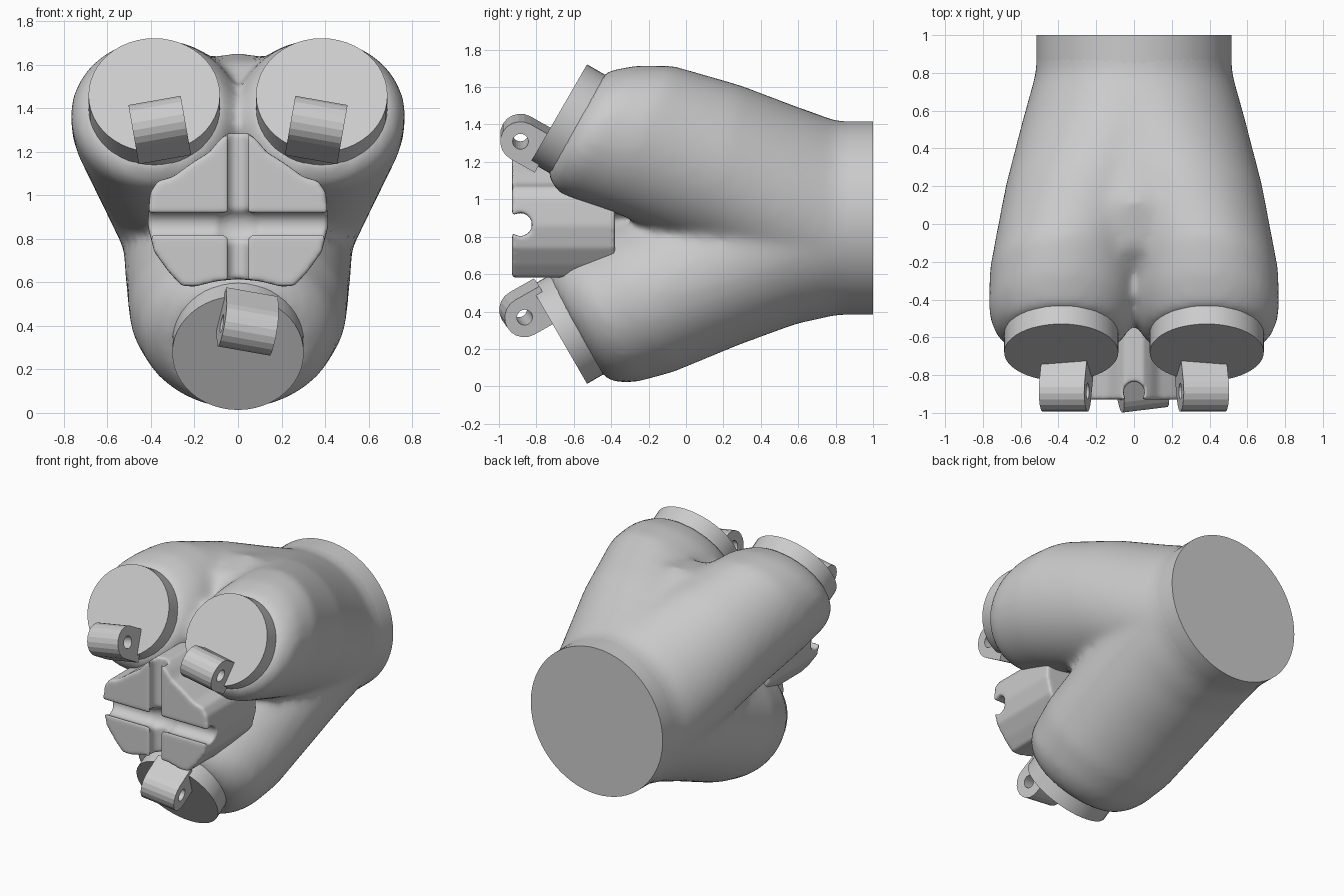
import bpy, bmesh
from math import sin, cos, pi, radians
from mathutils import Vector, Matrix

if "Cube" in bpy.data.objects:
    bpy.data.objects.remove(bpy.data.objects["Cube"])


def make_object(name, bm, smooth=None):
    bmesh.ops.recalc_face_normals(bm, faces=bm.faces)
    mesh = bpy.data.meshes.new(name)
    bm.to_mesh(mesh)
    bm.free()
    ob = bpy.data.objects.new(name, mesh)
    bpy.context.collection.objects.link(ob)
    if smooth:
        activate(ob)
        bpy.ops.object.shade_smooth_by_angle(angle=radians(smooth))
    return ob


def activate(ob):
    bpy.ops.object.select_all(action='DESELECT')
    ob.select_set(True)
    bpy.context.view_layer.objects.active = ob


def apply_modifier(ob, kind, **settings):
    activate(ob)
    mod = ob.modifiers.new(kind.lower(), kind)
    for key, value in settings.items():
        setattr(mod, key, value)
    bpy.ops.object.modifier_apply(modifier=mod.name)


def cut(ob, cutter):
    apply_modifier(ob, 'BOOLEAN', operation='DIFFERENCE', solver='EXACT', object=cutter)
    bpy.data.objects.remove(cutter, do_unlink=True)


def melt(ob, voxel, rounds):
    """Fuse overlapping volumes into one softly rounded skin."""
    apply_modifier(ob, 'REMESH', mode='VOXEL', voxel_size=voxel)
    apply_modifier(ob, 'SMOOTH', factor=0.5, iterations=rounds)
    for poly in ob.data.polygons:
        poly.use_smooth = True


def loft(bm, sections, n=48):
    """Sections: x, y, z, half width, half height, backward lean in degrees."""
    rings = []
    for x, y, z, rx, rz, lean in sections:
        up = Vector((0, sin(radians(lean)), cos(radians(lean))))
        rings.append([bm.verts.new(Vector((x + rx * cos(2 * pi * i / n), y, z))
                                   + up * rz * sin(2 * pi * i / n)) for i in range(n)])
    for a, b in zip(rings, rings[1:]):
        for i in range(n):
            j = (i + 1) % n
            bm.faces.new((a[i], a[j], b[j], b[i]))
    bm.faces.new(rings[0])
    bm.faces.new(rings[-1])


def cylinder(name, start, end, r, n=48, smooth=None):
    bm = bmesh.new()
    axis = Vector(end) - Vector(start)
    m = Matrix.Translation((Vector(start) + Vector(end)) / 2) @ \
        axis.to_track_quat('Z', 'Y').to_matrix().to_4x4()
    bmesh.ops.create_cone(bm, cap_ends=True, segments=n, radius1=r, radius2=r,
                          depth=axis.length, matrix=m)
    return make_object(name, bm, smooth)


def prism(bm, points, axis_vec):
    face = bm.faces.new([bm.verts.new(p) for p in points])
    ext = bmesh.ops.extrude_face_region(bm, geom=[face])
    bmesh.ops.translate(bm, vec=axis_vec,
                        verts=[v for v in ext['geom'] if isinstance(v, bmesh.types.BMVert)])


# Body: two upper lobes, a saddle between them and one lower lobe, fused to the wrist
bm = bmesh.new()
rear = [(0, 0.8, 0.9, 0.52, 0.52, 0), (0, 0.97, 0.9, 0.515, 0.515, 0)]
for s in (-1, 1):
    loft(bm, [(s * 0.385, -0.585, 1.415, 0.31, 0.31, 30),
              (s * 0.385, -0.53, 1.385, 0.365, 0.365, 30),
              (s * 0.38, -0.46, 1.37, 0.39, 0.40, 30),
              (s * 0.365, -0.25, 1.33, 0.40, 0.425, 25),
              (s * 0.23, 0.2, 1.17, 0.45, 0.45, 12),
              (s * 0.09, 0.55, 1.0, 0.50, 0.50, 4)] + rear)
loft(bm, [(0, -0.42, 1.25, 0.2, 0.2, 30),
          (0, -0.32, 1.28, 0.38, 0.39, 30),
          (0, 0.0, 1.23, 0.44, 0.44, 15),
          (0, 0.55, 1.02, 0.48, 0.48, 4)] + rear)
loft(bm, [(0, -0.585, 0.305, 0.32, 0.31, -30),
          (0, -0.53, 0.335, 0.40, 0.365, -30),
          (0, -0.46, 0.37, 0.45, 0.40, -30),
          (0, -0.25, 0.46, 0.50, 0.425, -25),
          (0, 0.2, 0.66, 0.52, 0.445, -12),
          (0, 0.55, 0.82, 0.53, 0.49, -4)] + rear)
body = make_object("palm_body", bm)
melt(body, 0.028, 14)

# Wrist cylinder
cylinder("wrist", (0, 0.8, 0.9), (0, 1.0, 0.9), 0.517, 64, 30)


# Finger mounts: tilted disc plus a drilled hinge lug
def finger_mount(name, x, z, up, lug, roll, yaw):
    n = Vector((0, -0.866, 0.5 * up))
    t = Vector((0, 0.5 * up, 0.866))
    front = Vector((x, -0.68, z))
    cylinder(name + "_disc", front - n * 0.22, front, 0.302, 48, 30)
    r, half = 0.108, 0.122
    arc = [n * r * sin(pi * i / 10) + t * r * cos(pi * i / 10) for i in range(11)]
    pts = arc + [-n * 0.15 - t * r, -n * 0.15 + t * r]
    bm = bmesh.new()
    prism(bm, [p - Vector((half, 0, 0)) for p in pts], (2 * half, 0, 0))
    hinge = make_object(name + "_hinge", bm)
    cut(hinge, cylinder("pin_hole", (-0.3, 0, 0), (0.3, 0, 0), 0.042, 20))
    hinge.data.transform(Matrix.Translation(lug) @ Matrix.Rotation(radians(yaw), 4, 'Z')
                         @ Matrix.Rotation(radians(roll), 4, 'Y'))


for s, side in ((-1, "left"), (1, "right")):
    finger_mount(side + "_finger", s * 0.385, 1.46, 1, (s * 0.365, -0.885, 1.33), s * 10, 0)
finger_mount("thumb", 0, 0.275, -1, (0.045, -0.877, 0.39), 10, 7)

# Palm pad: shield outline with a cross of rounded grooves and an oval dimple
half_outline = [(0.05, 1.285), (0.09, 1.25), (0.13, 1.2), (0.21, 1.15), (0.3, 1.085),
                (0.37, 1.065), (0.405, 1.01), (0.415, 0.86), (0.385, 0.74), (0.32, 0.65),
                (0.26, 0.585), (0.2, 0.58), (0.1, 0.605)]
outline = half_outline + [(0, 0.615)] + [(-x, z) for x, z in reversed(half_outline)]
bm = bmesh.new()
prism(bm, [(x, -0.93, z) for x, z in outline], (0, 0.55, 0))
pad = make_object("palm_pad", bm)
cut(pad, cylinder("groove_v", (0, -0.89, 0.4), (0, -0.89, 1.5), 0.056, 24))
cut(pad, cylinder("groove_h", (-0.6, -0.885, 0.865), (0.6, -0.885, 0.865), 0.062, 24))
bm = bmesh.new()
bmesh.ops.create_uvsphere(bm, u_segments=24, v_segments=16, radius=1,
                          matrix=Matrix.Translation((0, -0.87, 0.86))
                          @ Matrix.Diagonal((0.125, 0.075, 0.08, 1)))
cut(pad, make_object("dimple", bm))
melt(pad, 0.012, 7)
